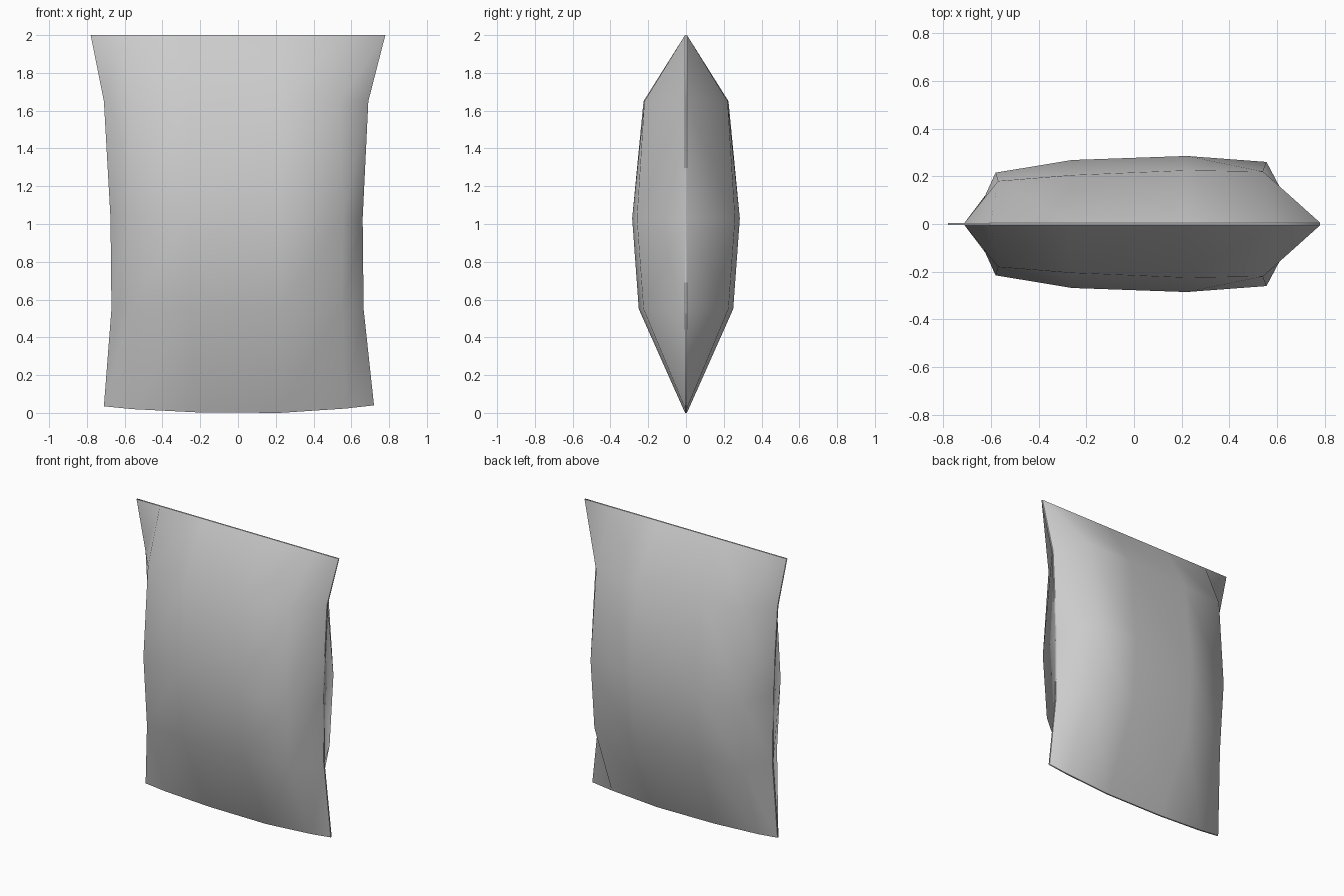
import bpy
import bmesh

default = bpy.data.objects.get("Cube")
if default:
    bpy.data.objects.remove(default, do_unlink=True)

SEAM = 0.005  # half thickness of the flat seam

# Rows from bottom to top: x of each column, z of each column, bulge of the inner columns
ROWS = [
    ((-0.71, -0.56, -0.22, 0.22, 0.57, 0.72), (0.035, 0.02, 0.003, 0.0, 0.023, 0.04), (0, 0, 0, 0)),
    ((-0.67, -0.57, -0.26, 0.22, 0.55, 0.665), (0.55,) * 6, (0.19, 0.23, 0.25, 0.225)),
    ((-0.675, -0.58, -0.26, 0.22, 0.555, 0.66), (1.03,) * 6, (0.215, 0.268, 0.285, 0.26)),
    ((-0.71, -0.57, -0.26, 0.22, 0.54, 0.69), (1.65,) * 6, (0.18, 0.205, 0.225, 0.22)),
    ((-0.78, -0.6, -0.27, 0.22, 0.58, 0.78), (2.0,) * 6, (0, 0, 0, 0)),
]

fabric = bpy.data.materials.new("grey_fabric")
fabric.use_nodes = True
GREY = (0.6, 0.6, 0.6, 1)
fabric.diffuse_color = GREY
fabric.node_tree.nodes["Principled BSDF"].inputs["Base Color"].default_value = GREY

bm = bmesh.new()


def panel(side):
    """One bulging half; side is -1 for the front, 1 for the back."""
    grid = []
    for xs, zs, bulge in ROWS:
        depth = (0, *bulge, 0)
        grid.append([bm.verts.new((x, side * max(d, SEAM), z))
                     for x, z, d in zip(xs, zs, depth)])
    for low, high in zip(grid, grid[1:]):
        for i in range(len(low) - 1):
            bm.faces.new((low[i], low[i + 1], high[i + 1], high[i]))
    # outline, running once around the panel
    return (grid[0] + [row[-1] for row in grid[1:-1]]
            + grid[-1][::-1] + [row[0] for row in grid[-2:0:-1]])


front, back = panel(-1), panel(1)

# Thin seam strip joining the two halves, with sharp borders
for i in range(len(front)):
    j = (i + 1) % len(front)
    bm.faces.new((front[i], front[j], back[j], back[i]))
bmesh.ops.recalc_face_normals(bm, faces=bm.faces)
for face in bm.faces:
    face.smooth = True
for loop in (front, back):
    for i in range(len(loop)):
        bm.edges.get((loop[i - 1], loop[i])).smooth = False

mesh = bpy.data.meshes.new("pillow_bag")
bm.to_mesh(mesh)
bm.free()
mesh.materials.append(fabric)
bpy.context.collection.objects.link(bpy.data.objects.new("pillow_bag", mesh))
